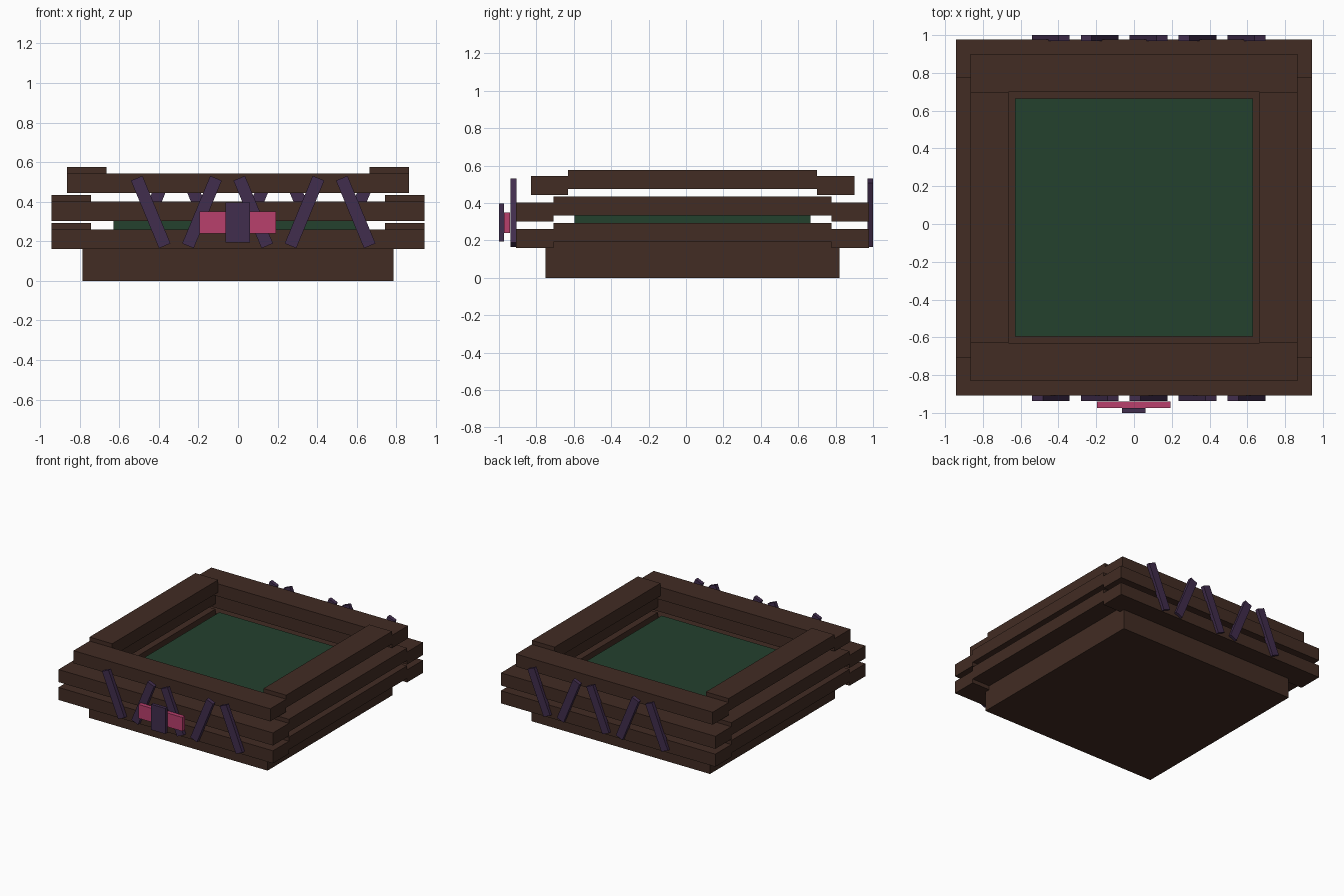
import bpy
import math

cube = bpy.data.objects.get("Cube")
if cube:
    bpy.data.objects.remove(cube, do_unlink=True)


def material(name, rgb):
    m = bpy.data.materials.new(name)
    m.use_nodes = True
    colour = (*rgb, 1.0)
    m.diffuse_color = colour
    bsdf = next(n for n in m.node_tree.nodes if n.type == 'BSDF_PRINCIPLED')
    bsdf.inputs["Base Color"].default_value = colour
    return m


wood = material("dark wood", (0.054, 0.025, 0.017))
green = material("dark green", (0.017, 0.052, 0.027))
purple = material("dark purple", (0.053, 0.026, 0.074))
pink = material("pink", (0.479, 0.050, 0.152))


def box(name, x, y, z, mat):
    """Box spanning the given (min, max) ranges."""
    bpy.ops.mesh.primitive_cube_add(size=1)
    ob = bpy.context.object
    ob.name = name
    ob.location = [(a + b) / 2 for a, b in (x, y, z)]
    ob.scale = [b - a for a, b in (x, y, z)]
    ob.data.materials.append(mat)
    return ob


CY = 0.035   # middle of the crate in y
BEAM = 0.2   # beam depth
THICK = 0.1  # beam height

# Base slab and raised green bed
box("base", (-0.785, 0.785), (CY - 0.785, CY + 0.785), (0, 0.2), wood)
box("green_bed", (-0.63, 0.63), (CY - 0.63, CY + 0.63), (0.19, 0.34), green)

# Three stacked frames; side beams sit slightly higher than front and back ones
for level, (half, z) in enumerate([(0.943, 0.16), (0.943, 0.302), (0.865, 0.443)], 1):
    inner = half - BEAM
    for end, s in (("front", -1), ("back", 1)):
        y = sorted((CY + s * inner, CY + s * half))
        box(f"{end}_beam_{level}", (-half, half), y, (z, z + THICK), wood)
    for side, s in (("right", -1), ("left", 1)):
        x = sorted((s * inner, s * half))
        box(f"{side}_beam_{level}", x, (CY - inner, CY + inner),
            (z + 0.032, z + 0.032 + THICK), wood)

# Slanted slats, alternating lean, opposite lean on the back
for end, y, s in (("front", -0.922, 1), ("back", 0.985, -1)):
    for i in range(5):
        x = -0.441 + 0.259 * i
        slat = box(f"{end}_slat_{i + 1}", (x - 0.0315, x + 0.0315),
                   (y - 0.015, y + 0.015), (0.163, 0.533), purple)
        slat.rotation_euler.y = math.radians(22.5) * s * (-1 if i % 2 == 0 else 1)

# Bow on the front
box("bow_band", (-0.195, 0.193), (-0.974, -0.941), (0.24, 0.35), pink)
box("bow_knot", (-0.064, 0.061), (-1.0, -0.974), (0.193, 0.396), purple)
